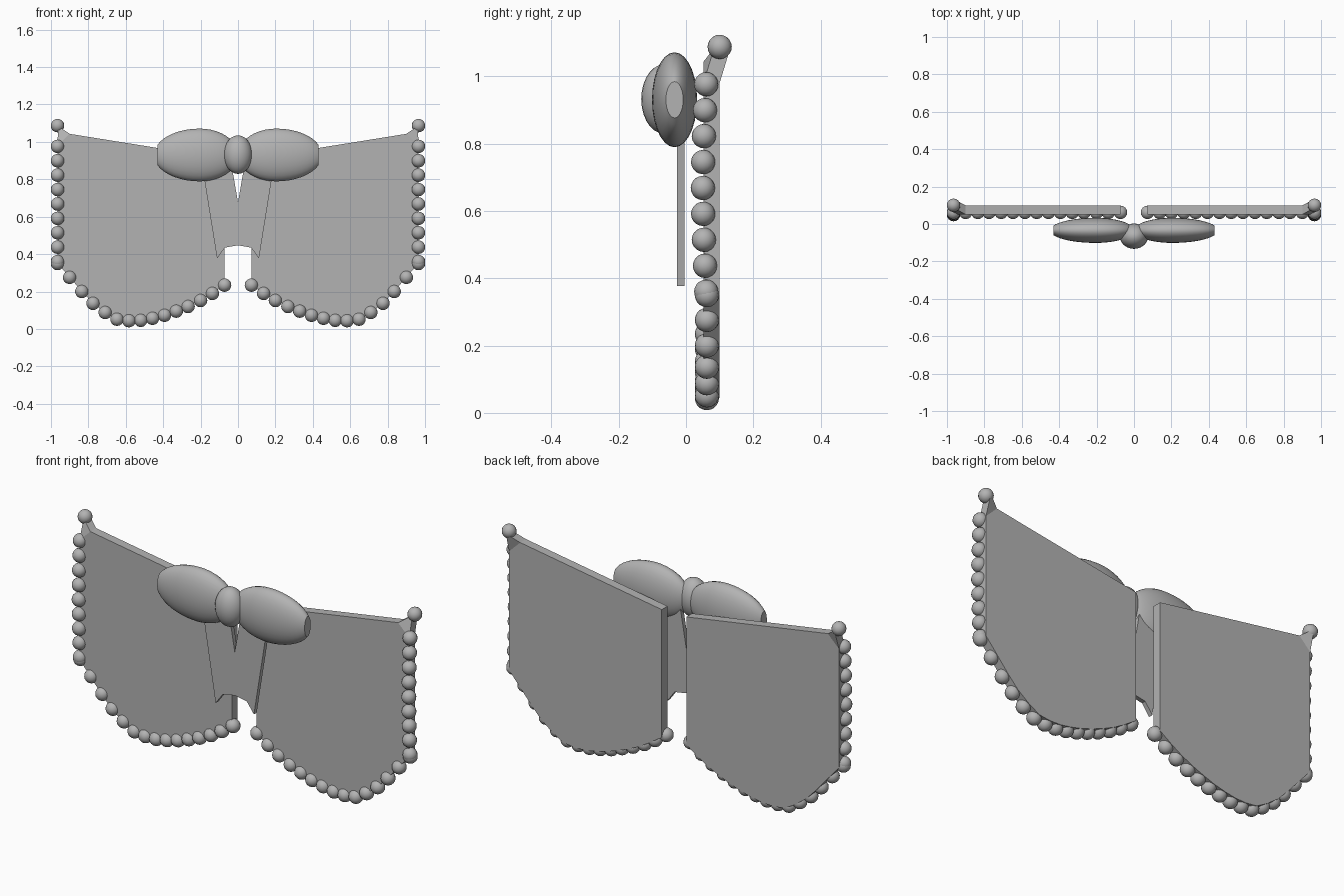
import bpy, bmesh, math
from mathutils import Matrix, Vector

if "Cube" in bpy.data.objects:
    bpy.data.objects.remove(bpy.data.objects["Cube"])

grey = bpy.data.materials.new("plain grey")
grey.diffuse_color = (0.45, 0.45, 0.45, 1)
grey.use_nodes = True
grey.node_tree.nodes["Principled BSDF"].inputs["Base Color"].default_value = grey.diffuse_color


def finish(name, bm, smooth=None):
    bmesh.ops.recalc_face_normals(bm, faces=bm.faces)
    me = bpy.data.meshes.new(name)
    bm.to_mesh(me)
    bm.free()
    me.materials.append(grey)
    ob = bpy.data.objects.new(name, me)
    bpy.context.collection.objects.link(ob)
    if smooth:
        bpy.ops.object.select_all(action='DESELECT')
        ob.select_set(True)
        bpy.context.view_layer.objects.active = ob
        bpy.ops.object.shade_smooth_by_angle(angle=math.radians(smooth))
    return ob


def slab(bm, faces, y0, y1):
    """Flat (x, z) polygons thickened from y0 to y1; a third value shifts y."""
    verts = {}
    for f in faces:
        for p in f:
            if p not in verts:
                verts[p] = bm.verts.new((p[0], y0 + (p[2] if len(p) > 2 else 0), p[1]))
    made = [bm.faces.new([verts[p] for p in f]) for f in faces]
    ext = bmesh.ops.extrude_face_region(bm, geom=made, use_keep_orig=True)
    for v in ext["geom"]:
        if isinstance(v, bmesh.types.BMVert):
            v.co.y += y1 - y0


# Hem curve from the outer corner to the inner corner, shared by panel and pearls
hem = [(0.965, 0.35), (0.90, 0.276), (0.835, 0.20), (0.775, 0.137), (0.71, 0.088),
       (0.647, 0.052), (0.583, 0.044), (0.52, 0.046), (0.457, 0.057), (0.393, 0.073),
       (0.33, 0.095), (0.267, 0.12), (0.2, 0.152), (0.137, 0.19), (0.072, 0.234)]

for side, s in (("right", 1), ("left", -1)):
    # Collar panel with its upper outer corner bent backwards
    bm = bmesh.new()
    top, low, tip = (0.90, 1.043), (0.965, 0.98), (0.962, 1.085, 0.032)
    outline = [(s * x, z) for x, z in [(0.072, 0.91), top, low] + hem]
    corner = [(s * top[0], top[1]), (s * tip[0], tip[1], tip[2]), (s * low[0], low[1])]
    slab(bm, [outline, corner], 0.052, 0.1)
    finish(side + "_collar_panel", bm)

    # Pearl trim
    bm = bmesh.new()
    pearls = [(0.965, 0.1, 1.087)]
    pearls += [(0.965, 0.06 - 0.01 * math.sin(math.pi * i / 8), 0.976 - 0.077 * i)
               for i in range(9)]
    pearls += [(x, 0.062, z) for x, z in hem]
    for x, y, z in pearls:
        bmesh.ops.create_uvsphere(bm, u_segments=16, v_segments=10, radius=0.036,
                                  matrix=Matrix.Translation((s * x, y, z)))
    finish(side + "_pearl_trim", bm, 60)

    # Bow loop: rounded lobe, pinched at the knot and blunt at the outer end
    bm = bmesh.new()
    rings, n = [], 28
    for i in range(19):
        a = math.pi * (0.03 + 0.845 * i / 18)
        c = -math.cos(a)
        x = 0.205 + c * (0.205 if c < 0 else 0.245)
        r = math.sin(a)
        rings.append([bm.verts.new((s * x, -0.034 + 0.067 * r * math.cos(t),
                                    0.93 + 0.141 * r * math.sin(t)))
                      for t in (2 * math.pi * k / n for k in range(n))])
    for r0, r1 in zip(rings, rings[1:]):
        for k in range(n):
            m = (k + 1) % n
            bm.faces.new((r0[k], r0[m], r1[m], r1[k]))
    bm.faces.new(rings[0])
    bm.faces.new(rings[-1])
    finish(side + "_bow_loop", bm, 40)

# Bow knot
bm = bmesh.new()
bmesh.ops.create_uvsphere(bm, u_segments=24, v_segments=14, radius=1,
                          matrix=Matrix.Translation((0, -0.065, 0.932))
                          @ Matrix.Diagonal((0.076, 0.068, 0.103, 1)))
finish("bow_knot", bm, 60)

# Ribbon tails with notched ends, crossing in the middle
bm = bmesh.new()
half = [(0.035, 0.88), (0.195, 0.88), (0.112, 0.377), (0.07, 0.435)]
half[1] = (0.193, 0.88)
slab(bm, [[(s * x, z) for x, z in [(0, 0.677)] + half + [(0, 0.447)]] for s in (1, -1)],
     -0.027, -0.004)
finish("ribbon_tails", bm)
